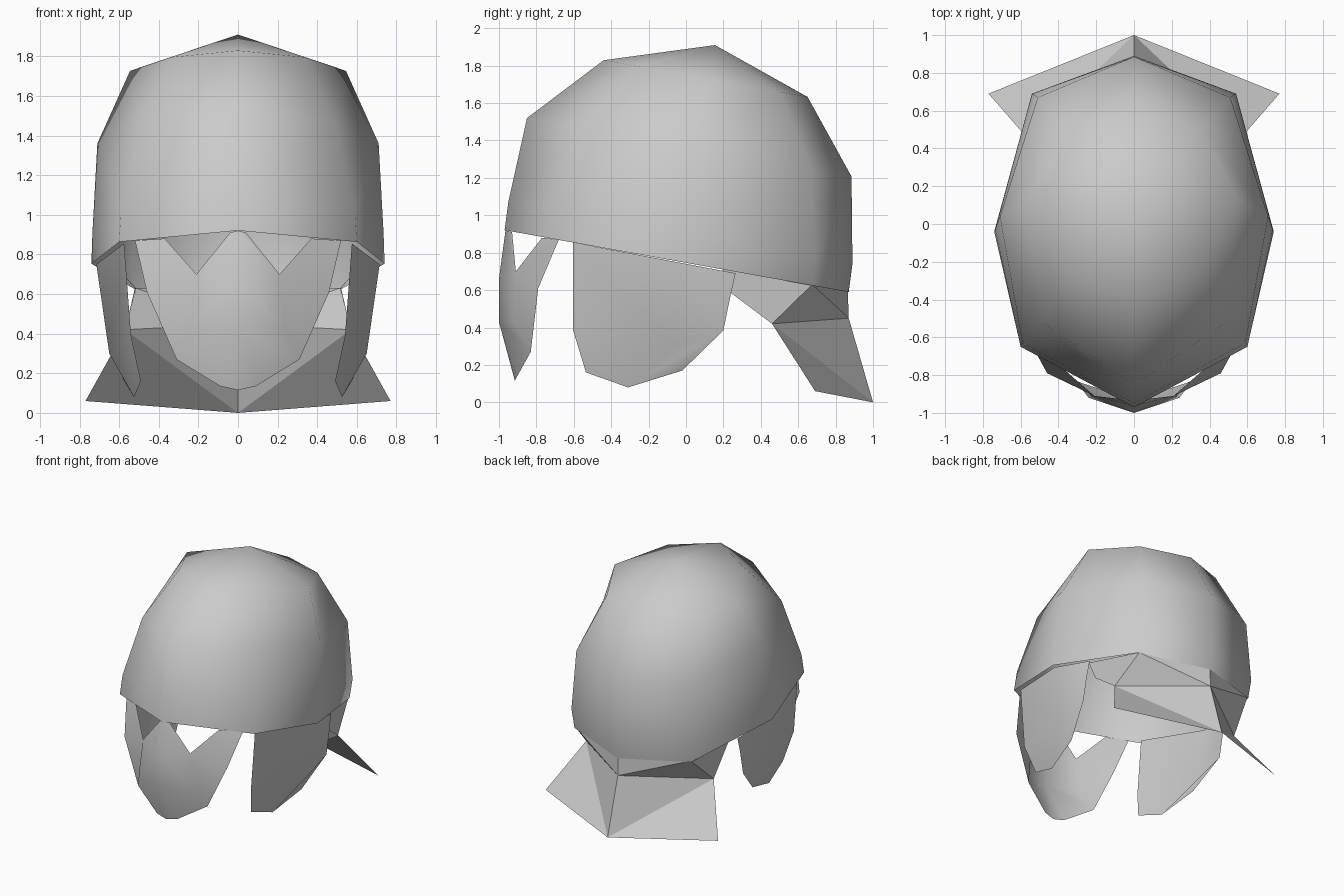
import bpy, bmesh, math
from mathutils import Vector

cube = bpy.data.objects.get("Cube")
if cube:
    bpy.data.objects.remove(cube, do_unlink=True)

# One plain grey metal
steel = bpy.data.materials.new("grey_steel")
steel.use_nodes = True
GREY = (0.6, 0.6, 0.6, 1)
steel.diffuse_color = GREY
steel.node_tree.nodes["Principled BSDF"].inputs["Base Color"].default_value = GREY


def shell(name, points, faces, smooth_angle):
    """Thin shell: the +x half is given by named points, the other half is mirrored."""
    bm = bmesh.new()
    for side in (1, -1):
        verts = {k: bm.verts.new((side * x, y, z)) for k, (x, y, z) in points.items()}
        for face in faces:
            bm.faces.new([verts[k] for k in face])
    bmesh.ops.remove_doubles(bm, verts=bm.verts, dist=0.0005)
    bm.normal_update()
    # every face looks away from the middle of the head
    middle = Vector((0, 0, 0.6))
    for f in bm.faces:
        if f.normal.dot(f.calc_center_median() - middle) < 0:
            f.normal_flip()
    mesh = bpy.data.meshes.new(name)
    bm.to_mesh(mesh)
    bm.free()
    mesh.materials.append(steel)
    obj = bpy.data.objects.new(name, mesh)
    bpy.context.collection.objects.link(obj)
    bpy.ops.object.select_all(action='DESELECT')
    obj.select_set(True)
    bpy.context.view_layer.objects.active = obj
    bpy.ops.object.shade_smooth_by_angle(angle=math.radians(smooth_angle))
    return obj


# Dome: eight-sided rings on planes tilted down to the back, (height, half outline)
SLOPE = -0.18
rings = [
    (0.746, [(0, -0.97), (0.6, -0.65), (0.74, -0.04), (0.52, 0.68), (0, 0.87)]),
    (0.90, [(0, -0.95), (0.59, -0.63), (0.735, -0.03), (0.54, 0.69), (0, 0.89)]),
    (1.367, [(0, -0.85), (0.49, -0.52), (0.71, 0.04), (0.51, 0.67), (0, 0.885)]),
    (1.75, [(0, -0.44), (0.34, -0.25), (0.545, 0.13), (0.36, 0.5), (0, 0.65)]),
]
dome = {(r, i): (x, y, height + SLOPE * y)
        for r, (height, outline) in enumerate(rings)
        for i, (x, y) in enumerate(outline)}
dome["apex"] = (0, 0.155, 1.91)
dome_faces = [[(r, i), (r, i + 1), (r + 1, i + 1), (r + 1, i)]
              for r in range(3) for i in range(4)]
dome_faces += [[(3, i), (3, i + 1), "apex"] for i in range(4)]
shell("helmet_dome", dome, dome_faces, 80)

# Face mask: pointed ridge in the middle, notched eye openings under the brow
mask = {
    "brow": (0, -0.965, 0.92), "nose": (0, -1, 0.66),
    "mouth": (0, -1, 0.43), "chin": (0, -0.915, 0.115),
    "eye_in": (0.04, -0.93, 0.91), "eye_low": (0.21, -0.91, 0.70),
    "eye_out": (0.37, -0.77, 0.88), "temple": (0.52, -0.68, 0.87),
    "cheekbone": (0.46, -0.79, 0.61), "cheek": (0.24, -0.92, 0.43),
    "jaw": (0.31, -0.83, 0.27), "chin_side": (0.09, -0.905, 0.135),
}
shell("face_mask", mask, [
    ("brow", "eye_in", "eye_low", "nose"),
    ("eye_low", "eye_out", "temple", "cheekbone"),
    ("nose", "eye_low", "cheek", "mouth"),
    ("eye_low", "cheekbone", "jaw", "cheek"),
    ("mouth", "cheek", "jaw", "chin_side"),
    ("mouth", "chin_side", "chin"),
], 80)

# Cheek guards: curved plates hanging from the sides of the rim
guard = {
    "top_front": (0.575, -0.605, 0.855), "front": (0.54, -0.605, 0.39),
    "front_low": (0.49, -0.535, 0.16), "tip": (0.525, -0.31, 0.08),
    "back_low": (0.58, -0.02, 0.17), "back": (0.65, 0.2, 0.385),
    "back_high": (0.65, 0.24, 0.58), "top_back": (0.645, 0.265, 0.69),
    "bend": (0.65, -0.05, 0.30), "top_bend": (0.715, -0.05, 0.75),
}
shell("cheek_guards", guard, [
    ("top_front", "front", "bend", "top_bend"),
    ("front", "front_low", "tip", "bend"),
    ("tip", "back_low", "back", "bend"),
    ("bend", "back", "back_high", "top_bend"),
    ("back_high", "top_back", "top_bend"),
], 25)

# Neck guard: collar under the back rim that flares to two side points
neck = {
    "rim_mid": (0, 0.865, 0.60), "rim_side": (0.515, 0.675, 0.63),
    "rim_front": (0.6, 0.2, 0.72), "bend_mid": (0, 0.87, 0.45),
    "bend_side": (0.57, 0.46, 0.42), "bend_front": (0.52, 0.18, 0.63),
    "hem_mid": (0, 1, 0), "hem_side": (0.77, 0.69, 0.06),
}
shell("neck_guard", neck, [
    ("rim_mid", "rim_side", "bend_mid"),
    ("rim_side", "bend_side", "bend_mid"),
    ("rim_side", "rim_front", "bend_front", "bend_side"),
    ("bend_mid", "bend_side", "hem_mid"),
    ("bend_side", "hem_side", "hem_mid"),
], 20)
